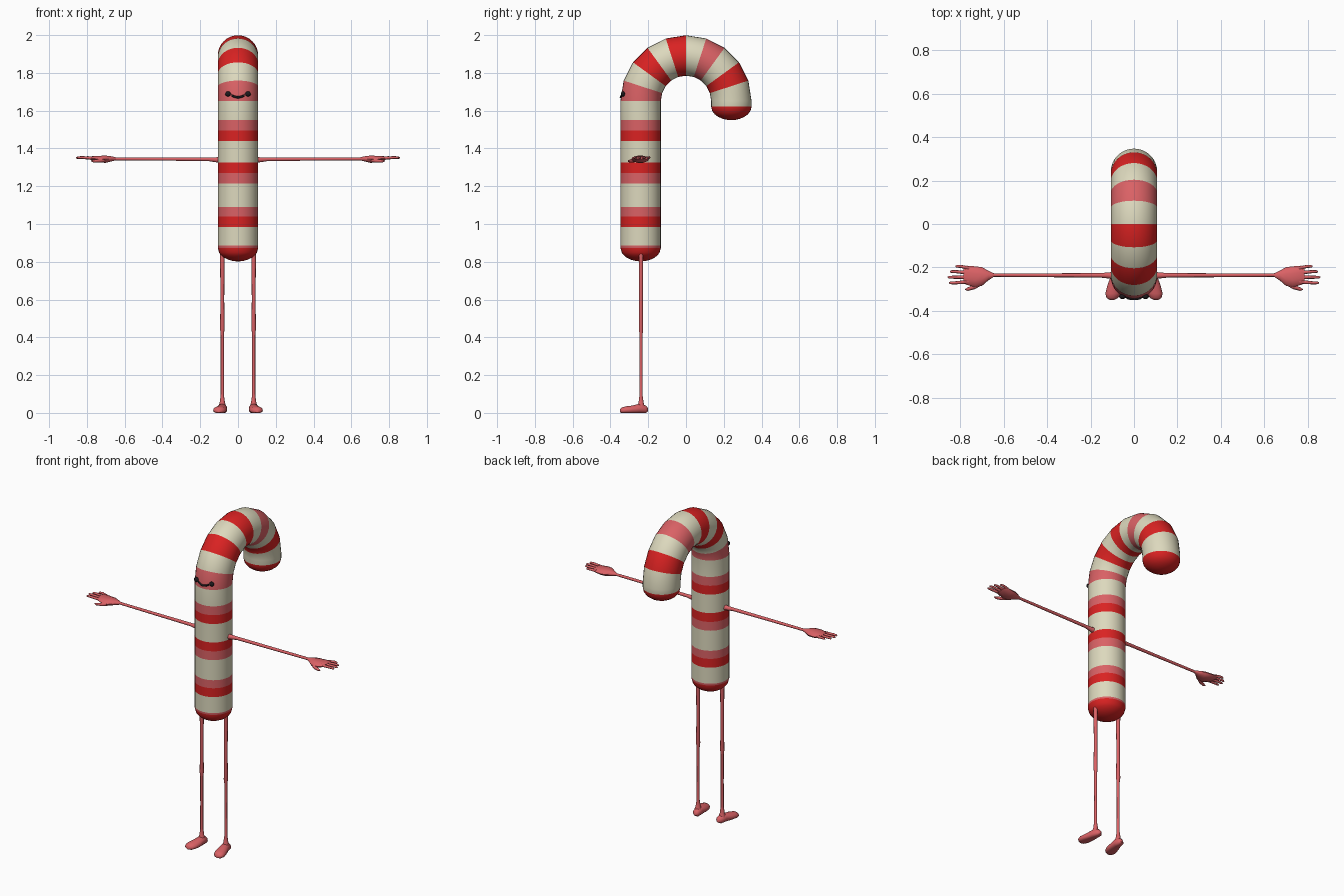
import bpy, bmesh, math
from mathutils import Vector

if "Cube" in bpy.data.objects:
    bpy.data.objects.remove(bpy.data.objects["Cube"], do_unlink=True)


def material(name, rgb):
    mat = bpy.data.materials.new(name)
    mat.use_nodes = True
    mat.diffuse_color = (*rgb, 1)
    bsdf = mat.node_tree.nodes["Principled BSDF"]
    bsdf.inputs["Base Color"].default_value = (*rgb, 1)
    bsdf.inputs["Roughness"].default_value = 0.6
    return mat


CREAM = material("cream", (0.72, 0.69, 0.51))
RED = material("red", (0.70, 0.016, 0.016))
PINK = material("pink", (0.70, 0.12, 0.13))
BLACK = material("black", (0.012, 0.01, 0.012))
X, Y, Z = Vector((1, 0, 0)), Vector((0, 1, 0)), Vector((0, 0, 1))


def finish(bm, name, mats, mirror):
    bmesh.ops.recalc_face_normals(bm, faces=bm.faces)
    mesh = bpy.data.meshes.new(name)
    bm.to_mesh(mesh)
    bm.free()
    for mat in mats:
        mesh.materials.append(mat)
    obj = bpy.data.objects.new(name, mesh)
    bpy.context.collection.objects.link(obj)
    if mirror:
        obj.modifiers.new("Mirror", "MIRROR")
    bpy.ops.object.select_all(action="DESELECT")
    obj.select_set(True)
    bpy.context.view_layer.objects.active = obj
    bpy.ops.object.shade_smooth_by_angle(angle=math.radians(50))
    return obj


def loft(name, rings, mats, sides=10, bands=None, mirror=True, floor=False):
    """Skin rings of (centre, half axis vector, half axis vector)."""
    bm = bmesh.new()
    loops = []
    for centre, u, v in rings:
        loop = []
        for i in range(sides):
            t = math.tau * i / sides
            p = Vector(centre) + u * math.cos(t) + v * math.sin(t)
            if floor:
                p.z = max(p.z, 0)
            loop.append(bm.verts.new(p))
        loops.append(loop)
    bm.faces.new(loops[0]).material_index = bands[0] if bands else 0
    bm.faces.new(loops[-1]).material_index = bands[-1] if bands else 0
    for k, (a, b) in enumerate(zip(loops, loops[1:])):
        for i in range(sides):
            j = (i + 1) % sides
            face = bm.faces.new((a[i], a[j], b[j], b[i]))
            face.material_index = bands[k] if bands else 0
    return finish(bm, name, mats, mirror)


def limb(name, stations, axis, sides=10, floor=False):
    """Loft stations of (x, y, z, half width, half thickness) along an axis."""
    u, v = {"x": (Y, Z), "y": (X, Z), "z": (X, Y)}[axis]
    rings = [((x, y, z), u * a, v * b) for x, y, z, a, b in stations]
    return loft(name, rings, [PINK], sides, floor=floor)


# Cane body: rounded base, striped shaft, hooked top, rounded end
R, BEND, TOP, CAP = 0.107, 0.24, 1.652, 0.072
rings, bands = [], []


def ring(y, z, radius, angle=0.0, band=None):
    out = Vector((0, -math.cos(angle), math.sin(angle)))
    rings.append(((0, y, z), X * radius, out * radius))
    if band is not None:
        bands.append(band)


for deg in (3, 15, 30, 45, 58, 69):
    a = math.radians(deg)
    ring(-BEND, 0.802 + CAP * (1 - math.cos(a)), R * math.sin(a), band=1)
ring(-BEND, 0.874, R, band=2)
shaft = [(0.885, 0), (0.985, 1), (1.04, 2), (1.09, 0), (1.215, 2), (1.27, 1),
         (1.325, 0), (1.44, 1), (1.495, 2), (1.55, 0)]
for z, band in shaft:
    ring(-BEND, z, R, band=band)
for k, band in enumerate((2, 0, 1, 0, 1, 0, 2, 0, 1, 0, 0)):
    a = math.pi * k / 10
    ring(-BEND * math.cos(a), TOP + BEND * math.sin(a), R, a, band)
for deg in (0, 18, 35, 50, 65, 78, 87):
    a = math.radians(deg)
    ring(BEND, 1.622 - CAP * math.sin(a), R * math.cos(a), math.pi, 1)
bands.pop()
loft("cane_body", rings, [CREAM, RED, PINK], 32, bands, mirror=False)

# Arms
limb("arm", [(0.09, -0.237, 1.338, 0.02, 0.02), (0.115, -0.237, 1.34, 0.014, 0.014),
             (0.16, -0.236, 1.343, 0.01, 0.01), (0.4, -0.236, 1.344, 0.009, 0.009),
             (0.66, -0.235, 1.345, 0.008, 0.008)], "x")

# Hands: palm, four fingers and a thumb
limb("palm", [(0.645, -0.235, 1.345, 0.008, 0.008), (0.67, -0.237, 1.345, 0.022, 0.014),
              (0.7, -0.242, 1.343, 0.043, 0.02), (0.73, -0.243, 1.343, 0.048, 0.019),
              (0.77, -0.236, 1.347, 0.044, 0.013), (0.785, -0.235, 1.349, 0.038, 0.007)], "x")
for name, y0, y1, tip in (("little", -0.204, -0.195, 0.822), ("ring", -0.225, -0.219, 0.848),
                          ("middle", -0.245, -0.245, 0.858), ("index", -0.266, -0.271, 0.852)):
    limb(name + "_finger", [(0.76, y0, 1.348, 0.009, 0.009), (tip - 0.025, y1, 1.352, 0.007, 0.007),
                            (tip - 0.006, y1, 1.351, 0.006, 0.006), (tip, y1, 1.35, 0.002, 0.002)], "x", 8)
limb("thumb", [(0.695, -0.262, 1.34, 0.014, 0.012), (0.73, -0.288, 1.335, 0.011, 0.01),
               (0.765, -0.3, 1.333, 0.008, 0.007), (0.778, -0.301, 1.333, 0.002, 0.002)], "x", 8)

# Legs, slightly thicker at the hip and flared at the ankle
leg = [(0.03, 0.022), (0.055, 0.014), (0.09, 0.009), (0.25, 0.0085), (0.42, 0.009),
       (0.445, 0.012), (0.6, 0.01), (0.84, 0.012), (0.87, 0.012)]
limb("leg", [(0.083, -0.238, z, r, r) for z, r in leg], "z")

# Feet, flat soled with toes turned out
limb("foot", [(0.078, -0.2, 0.016, 0.008, 0.008), (0.08, -0.213, 0.018, 0.021, 0.022),
              (0.083, -0.245, 0.022, 0.026, 0.027), (0.09, -0.285, 0.016, 0.033, 0.023),
              (0.097, -0.32, 0.014, 0.035, 0.021), (0.1, -0.34, 0.012, 0.027, 0.017),
              (0.101, -0.35, 0.01, 0.01, 0.008)], "y", 14, floor=True)

# Eyes
bm = bmesh.new()
bmesh.ops.create_uvsphere(bm, u_segments=14, v_segments=8, radius=0.014)
bmesh.ops.scale(bm, vec=(1.1, 0.8, 1), verts=bm.verts)
bmesh.ops.translate(bm, vec=(0.053, -0.334, 1.689), verts=bm.verts)
finish(bm, "eye", [BLACK], True)

# Smile following the curve of the body
smile = []
for k in range(9):
    x = 0.035 * (k - 4) / 4
    y = -BEND - math.sqrt(R * R - x * x) + 0.002
    smile.append(((x, y, 1.671 + 9 * x * x), Y * 0.006, Z * 0.006))
loft("smile", smile, [BLACK], 8, mirror=False)
